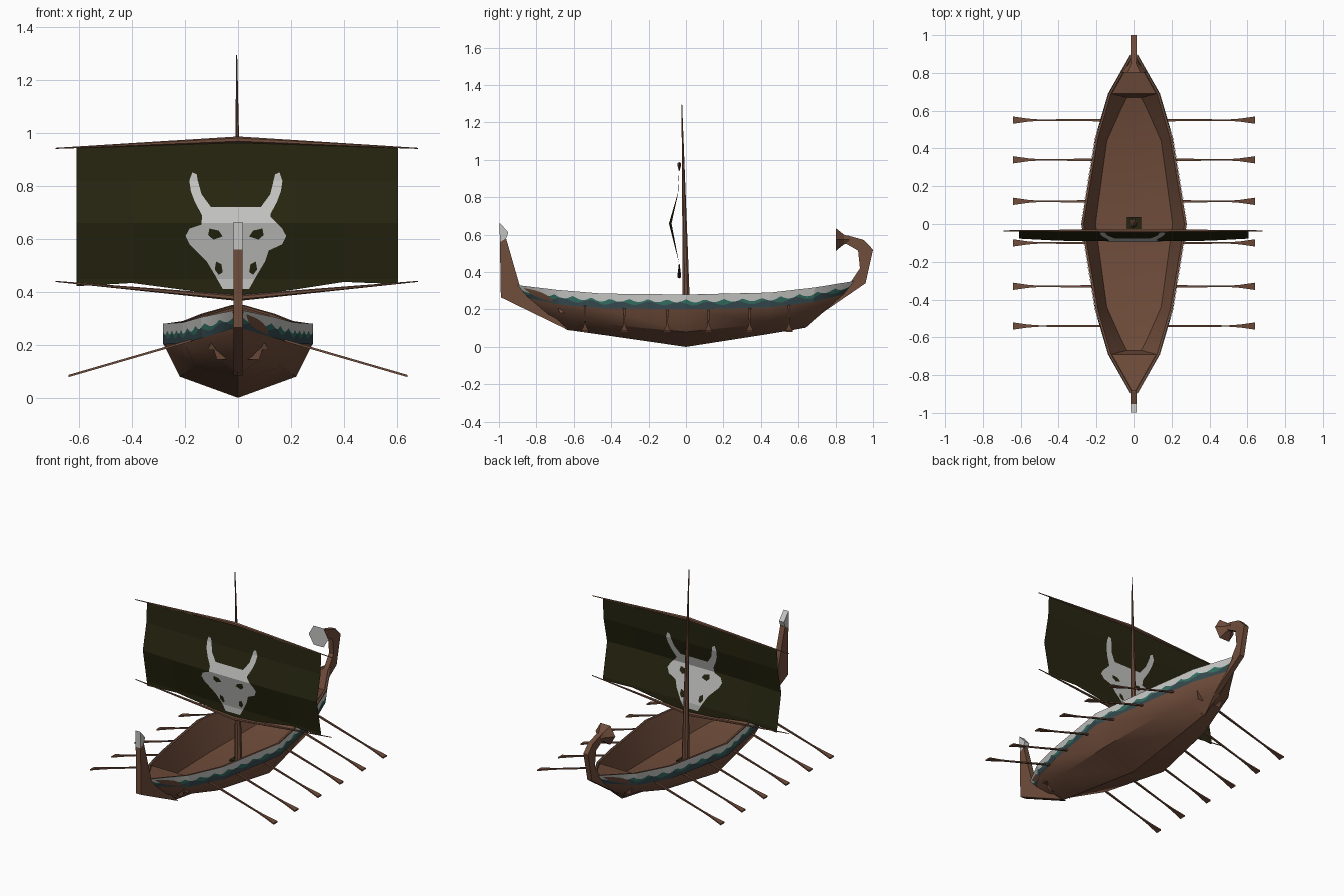
import bpy, bmesh, math

if "Cube" in bpy.data.objects:
    bpy.data.objects.remove(bpy.data.objects["Cube"])


def material(name, r, g, b):
    rgba = [((c / 255 + 0.055) / 1.055) ** 2.4 for c in (r, g, b)] + [1]
    m = bpy.data.materials.new(name)
    m.use_nodes = True
    m.diffuse_color = rgba
    m.node_tree.nodes["Principled BSDF"].inputs["Base Color"].default_value = rgba
    return m


WOOD = material("brown_wood", 112, 77, 59)
CLOTH = material("dark_olive_cloth", 38, 37, 16)
BONE = material("pale_grey", 196, 196, 194)
TEAL = material("teal_paint", 50, 108, 95)
SLATE = material("slate_paint", 52, 72, 77)


def finish(name, bm, mats, smooth=None, normals=True):
    if normals:
        bmesh.ops.recalc_face_normals(bm, faces=bm.faces)
    me = bpy.data.meshes.new(name)
    bm.to_mesh(me)
    bm.free()
    ob = bpy.data.objects.new(name, me)
    bpy.context.collection.objects.link(ob)
    for m in mats:
        me.materials.append(m)
    if smooth:
        bpy.ops.object.select_all(action='DESELECT')
        ob.select_set(True)
        bpy.context.view_layer.objects.active = ob
        bpy.ops.object.shade_smooth_by_angle(angle=math.radians(smooth))
    return ob


def grid(bm, rows, closed=False, caps=False, rule=None):
    """Skin a list of point rows; rule(column) picks the material."""
    vs = [[bm.verts.new(p) for p in r] for r in rows]
    n = len(rows[0])
    for a, b in zip(vs, vs[1:]):
        for j in range(n if closed else n - 1):
            k = (j + 1) % n
            f = bm.faces.new((a[j], a[k], b[k], b[j]))
            f.material_index = rule(j) if rule else 0
    if caps:
        bm.faces.new(vs[0][::-1])
        bm.faces.new(vs[-1])


def spar(name, points, sizes, sides, axis, mat=WOOD):
    """Tapered pole running mostly along x or z."""
    rows = []
    for (x, y, z), (a, b) in zip(points, sizes):
        ring = []
        for i in range(sides):
            t = math.tau * (i + 0.5) / sides
            u, v = a * math.cos(t), b * math.sin(t)
            ring.append((x, y + u, z + v) if axis == 'x' else (x + u, y + v, z))
        rows.append(ring)
    bm = bmesh.new()
    grid(bm, rows, True, True)
    return finish(name, bm, [mat], 35 if sides > 4 else None)


def lerp(a, b, t):
    return tuple(p + (q - p) * t for p, q in zip(a, b))


# Hull stations from midship to the end: rail, band foot, chine, keel
HALF = [
    [(.28, 0, .28), (.28, 0, .20), (.22, 0, .08), (0, 0, 0)],
    [(.205, .45, .285), (.203, .45, .205), (.16, .44, .12), (0, .43, .062)],
    [(.135, .69, .305), (.13, .68, .225), (.08, .62, .145), (0, .58, .083)],
    [(.016, .9, .33), (.015, .84, .26), (.015, .74, .175), (.01, .64, .092)],
]


def station(s):
    """Section at -3 (bow) to 3 (stern), with the stern slightly higher."""
    i = min(int(abs(s)), 2)
    sec = [lerp(p, q, abs(s) - i) for p, q in zip(HALF[i], HALF[i + 1])]
    if s < 0:
        return [(x, -y, z) for x, y, z in sec]
    return [(x, y, z + .022 * (y / .9) ** 2) for x, y, z in sec]


def mirror(pts):
    return [(-x, y, z) for x, y, z in pts]


# Hull with its hollow inside
rows = []
for s in range(-3, 4):
    rail, foot, chine, keel = station(s)
    inside = [(max(rail[0] - .012, .003), rail[1], rail[2]),
              (max(chine[0] - .015, .002), chine[1], chine[2] + .012)]
    side = [inside[1], inside[0], rail, foot, chine]
    rows.append([(0, chine[1], chine[2] + .01)] + side + [(0, keel[1], keel[2])] + mirror(side[::-1]))
bm = bmesh.new()
grid(bm, rows, True, True)
finish("hull", bm, [WOOD], 32)

# Painted band with a scalloped edge along each side
for sx, side in ((1, "left"), (-1, "right")):
    rows = []
    for i in range(145):
        rail, foot, chine, keel = station(-3 + i / 24)
        wave = abs(math.sin(rail[1] * 31))
        marks = (0, .32 + .22 * wave, .62 + .12 * math.sin(rail[1] * 40), .98)
        pts = [lerp(rail, foot, t) for t in marks]
        rows.append([(sx * (x + .004), y, z) for x, y, z in pts])
    bm = bmesh.new()
    grid(bm, rows, rule=lambda j: j)
    if sx < 0:
        bmesh.ops.reverse_faces(bm, faces=bm.faces)
    finish(side + "_painted_band", bm, [BONE, TEAL, SLATE], normals=False)

# Small raised decks at both ends, each with a bulkhead
for s, name in ((-1, "bow_deck"), (1, "stern_deck")):
    a, b = station(2 * s), station(3 * s)
    (w, y, z), (we, ye, ze) = a[0], b[0]
    low = a[2]
    bm = bmesh.new()
    grid(bm, [[(-we, ye, ze - .006), (we, ye, ze - .006)],
              [(-w + .006, y, z - .006), (w - .006, y, z - .006)],
              [(-low[0], y - s * .025, low[2]), (low[0], y - s * .025, low[2])]])
    if s < 0:
        bmesh.ops.reverse_faces(bm, faces=bm.faces)
    finish(name, bm, [WOOD], normals=False)


def plank(name, outline, half, mat):
    """Side profile (y, z) given an even thickness across x."""
    bm = bmesh.new()
    sides = [[bm.verts.new((x, y, z)) for y, z in outline] for x in (-half, half)]
    bm.faces.new(sides[0])
    bm.faces.new(sides[1][::-1])
    n = len(outline)
    for i in range(n):
        j = (i + 1) % n
        bm.faces.new((sides[0][i], sides[0][j], sides[1][j], sides[1][i]))
    return finish(name, bm, [mat])


# Bow post with pale tip, and curled stern post with flared end
plank("bow_post", [(-.62, .085), (-.99, .265), (-.995, .56), (-.962, .58), (-.89, .33)], .017, WOOD)
plank("bow_post_tip", [(-.995, .56), (-.997, .665), (-.95, .612), (-.962, .58)], .017, BONE)
plank("stern_post", [(.61, .1), (.96, .34), (1, .52), (.95, .572), (.86, .597), (.85, .555),
                     (.92, .515), (.93, .42), (.88, .345)], .016, WOOD)
bm = bmesh.new()
rows = [[(r * math.cos(k * math.pi / 3), y, .574 + r * math.sin(k * math.pi / 3)) for k in range(6)]
        for y, r in ((.875, .02), (.845, .03), (.803, .069))]
grid(bm, rows, True, True)
bm.faces.ensure_lookup_table()
bm.faces[-1].material_index = 1
finish("stern_flare", bm, [WOOD, BONE])

# Oars, six each side
for n, y in enumerate((-.54, -.33, -.1, .12, .34, .55)):
    start = .28 - .165 * abs(y) - .02
    xs = (start, .38, .5, .56, .64)
    widths = (.009, .007, .005, .011, .027)
    for sx, side in ((1, "left"), (-1, "right")):
        spar(f"{side}_oar_{n + 1}", [(sx * x, y, .19 - .29 * (x - .27)) for x in xs],
             [(w, .006) for w in widths], 4, 'x')

# Small wedge fittings beside the bow
for sx, side in ((1, "left"), (-1, "right")):
    spar(side + "_bow_fitting", [(sx * .1, -.66, .18), (sx * .1, -.68, .205)],
         [(.024, .02), (.006, .006)], 4, 'z')

# Mast, mast step and yards
spar("mast", [(0, .005, .08), (0, -.004, .5), (-.005, -.022, 1.295)],
     [(.023, .023), (.016, .016), (.002, .002)], 8, 'z')
spar("mast_step", [(0, .005, .08), (0, .005, .105)], [(.057, .045)] * 2, 4, 'z', CLOTH)
for name, zc, ze in (("upper_yard", .976, .943), ("lower_yard", .378, .44)):
    spar(name, [(x, -.036, ze if x else zc) for x in (-.69, 0, .68)],
         [(.003, .002), (.011, .012), (.003, .002)], 6, 'x')

# Sail that bellies forward
CREASES = [(.94, 0), (.82, .008), (.66, .055), (.45, .002), (.3, 0)]


def belly(z):
    for (za, ba), (zb, bb) in zip(CREASES, CREASES[1:]):
        if zb <= z <= za:
            return ba + (bb - ba) * (za - z) / (za - zb)
    return 0


rows = []
for x, top, foot, pull in ((-.61, .945, .422, .75), (-.4, .952, .434, .95), (-.22, .96, .41, 1),
                           (0, .968, .38, 1), (.22, .962, .41, 1), (.4, .957, .438, .95), (.605, .95, .43, .75)):
    rows.append([(x, -.036 - belly(z) * pull, z) for z in (top, .82, .66, .45, foot)])
bm = bmesh.new()
grid(bm, rows)
finish("sail", bm, [CLOTH])

# Horned skull emblem, laid on both faces of the sail
SKULL = [(.05, .702), (.095, .722), (.13, .77), (.145, .825), (.148, .845), (.165, .852), (.176, .82),
         (.17, .78), (.155, .74), (.128, .69), (.13, .655), (.175, .64), (.19, .612), (.175, .58),
         (.128, .568), (.11, .515), (.08, .465), (.05, .412)]
EYE = [(.05, .61), (.065, .632), (.1, .64), (.105, .615), (.085, .598)]
NOSTRIL = [(.05, .475), (.055, .505), (.075, .515), (.08, .485), (.065, .465)]


def emblem(name, outlines, mat, gap):
    for s, face in ((-1, "front"), (1, "back")):
        bm = bmesh.new()
        for o in outlines:
            bm.faces.new([bm.verts.new((x - .008, 0, z)) for x, z in o])
        bmesh.ops.triangulate(bm, faces=bm.faces)
        for z, b in CREASES[1:4]:
            bmesh.ops.bisect_plane(bm, geom=bm.verts[:] + bm.edges[:] + bm.faces[:],
                                   plane_co=(0, 0, z), plane_no=(0, 0, 1))
        bm.normal_update()
        bmesh.ops.reverse_faces(bm, faces=[f for f in bm.faces if f.normal.y * s < 0])
        for v in bm.verts:
            v.co.y = -.036 - belly(v.co.z) + s * gap
        finish(f"{name}_{face}", bm, [mat], normals=False)


def flip(o):
    return [(-x, z) for x, z in o]


emblem("skull_emblem", [SKULL + flip(SKULL[::-1])], BONE, .003)
emblem("skull_hollows", [EYE, flip(EYE), NOSTRIL, flip(NOSTRIL)], CLOTH, .005)
